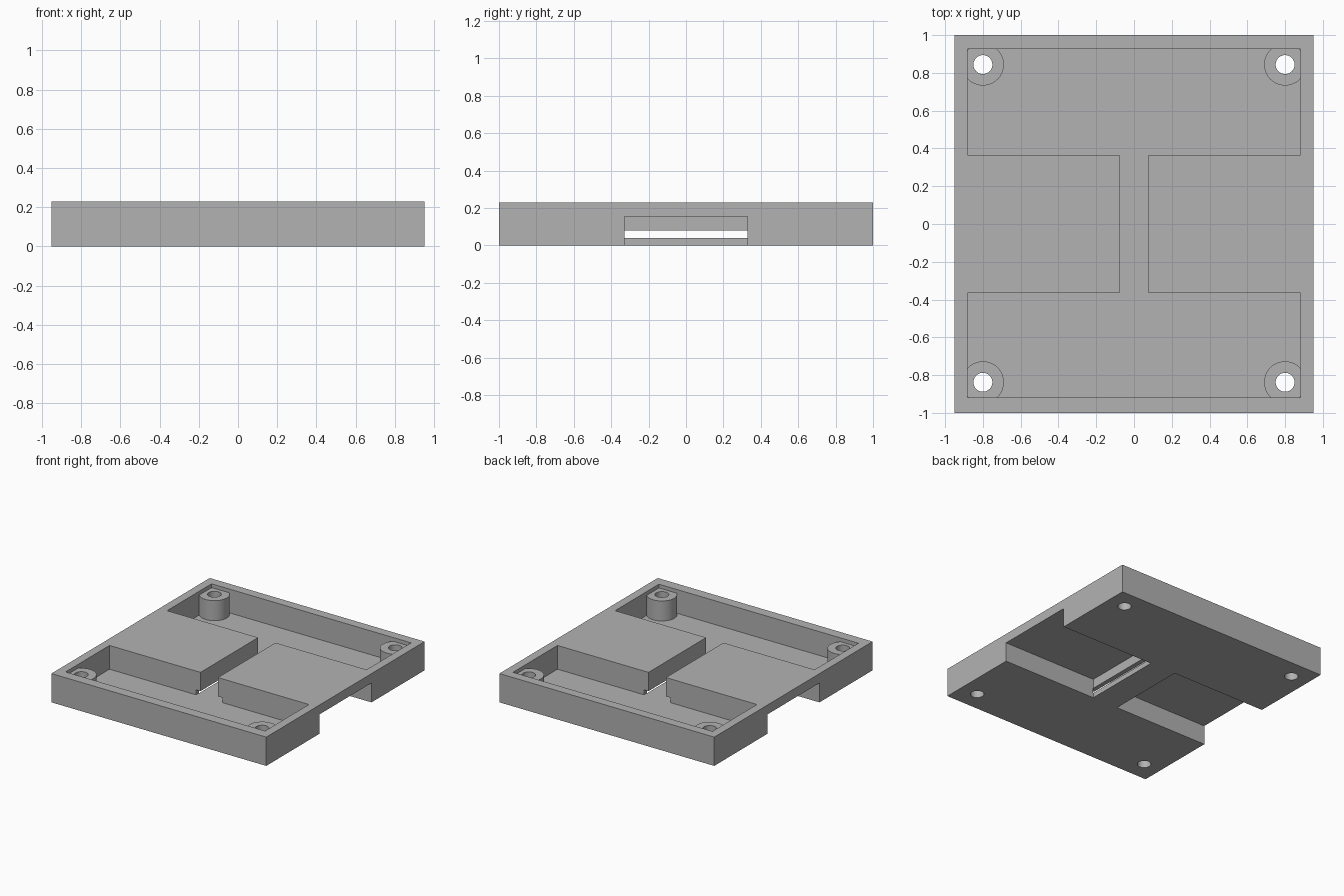
import bpy
import bmesh

cube = bpy.data.objects.get("Cube")
if cube:
    bpy.data.objects.remove(cube, do_unlink=True)

# Single plain grey plastic
grey = bpy.data.materials.new("plain_grey")
grey.use_nodes = True
colour = (0.448, 0.448, 0.448, 1)
grey.diffuse_color = colour
grey.node_tree.nodes["Principled BSDF"].inputs["Base Color"].default_value = colour

HEIGHT, FLOOR = 0.23, 0.04
ABOVE, BELOW = 0.4, -0.1


def prism(name, outline, z0, z1):
    """Extrude a flat outline upward from z0 to z1."""
    bm = bmesh.new()
    face = bm.faces.new([bm.verts.new((x, y, z0)) for x, y in outline])
    top = bmesh.ops.extrude_face_region(bm, geom=[face])["geom"]
    for v in top:
        if isinstance(v, bmesh.types.BMVert):
            v.co.z = z1
    bmesh.ops.recalc_face_normals(bm, faces=bm.faces)
    mesh = bpy.data.meshes.new(name)
    bm.to_mesh(mesh)
    bm.free()
    mesh.materials.append(grey)
    obj = bpy.data.objects.new(name, mesh)
    bpy.context.collection.objects.link(obj)
    return obj


def box(name, x0, x1, y0, y1, z0, z1):
    return prism(name, [(x0, y0), (x1, y0), (x1, y1), (x0, y1)], z0, z1)


def cylinder(name, x, y, radius, z0, z1):
    bpy.ops.mesh.primitive_cylinder_add(vertices=48, radius=radius, depth=z1 - z0,
                                        location=(x, y, (z0 + z1) / 2))
    obj = bpy.context.object
    obj.name = name
    obj.data.materials.append(grey)
    return obj


def combine(target, tool, operation):
    """Apply a boolean and discard the tool."""
    mod = target.modifiers.new(tool.name, "BOOLEAN")
    mod.operation = operation
    mod.solver = "EXACT"
    mod.object = tool
    bpy.ops.object.select_all(action="DESELECT")
    bpy.context.view_layer.objects.active = target
    target.select_set(True)
    bpy.ops.object.modifier_apply(modifier=mod.name)
    bpy.data.objects.remove(tool, do_unlink=True)


# Outer block
tray = box("tray", -0.95, 0.95, -1, 1, 0, HEIGHT)

# H-shaped cavity that leaves a raised platform on each side
wall, front, back, web, ledge = 0.882, -0.918, 0.926, 0.077, 0.364
h_outline = [(-wall, front), (wall, front), (wall, -ledge), (web, -ledge),
             (web, ledge), (wall, ledge), (wall, back), (-wall, back),
             (-wall, ledge), (-web, ledge), (-web, -ledge), (-wall, -ledge)]
combine(tray, prism("cavity_cutter", h_outline, FLOOR, ABOVE), "DIFFERENCE")

# Recesses under the platforms, open at the sides
for side in (-1, 1):
    x0, x1 = sorted((side * 0.114, side * 1.2))
    combine(tray, box("recess_cutter", x0, x1, -0.329, 0.329, BELOW, 0.155), "DIFFERENCE")

# Slot beneath the inner platform walls
combine(tray, box("slot_cutter", -0.116, 0.116, -0.38, 0.38, FLOOR, 0.08), "DIFFERENCE")

# Corner posts with through holes
posts = [(x, y) for x in (-0.8, 0.8) for y in (-0.838, 0.844)]
for x, y in posts:
    combine(tray, cylinder("post", x, y, 0.111, 0.02, 0.2), "UNION")
for x, y in posts:
    combine(tray, cylinder("hole_cutter", x, y, 0.05, BELOW, ABOVE), "DIFFERENCE")

# Smooth the round posts, keep the edges sharp
bpy.ops.object.select_all(action="DESELECT")
tray.select_set(True)
bpy.context.view_layer.objects.active = tray
bpy.ops.object.shade_smooth_by_angle()
